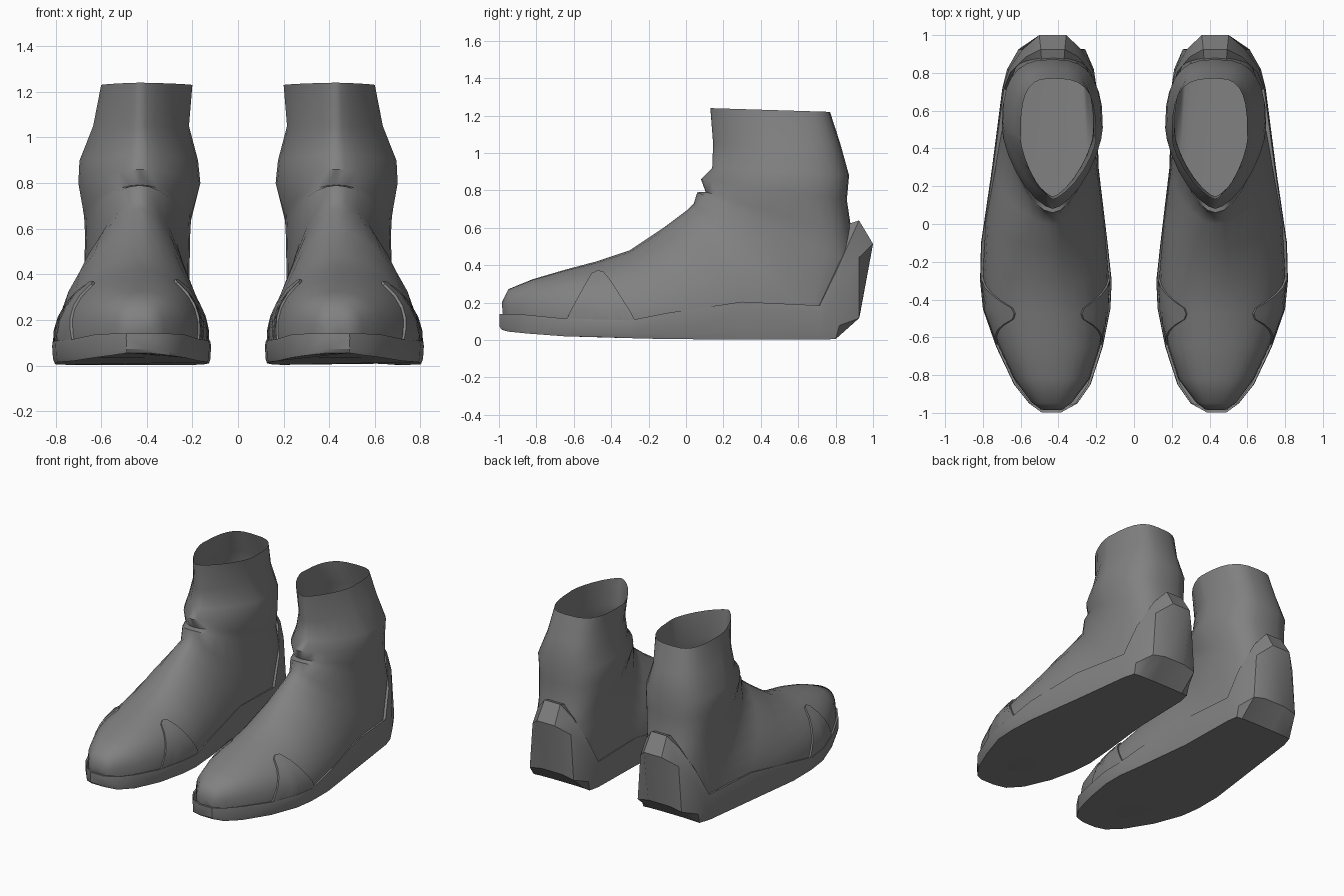
import bpy, bmesh, math

cube = bpy.data.objects.get("Cube")
if cube:
    bpy.data.objects.remove(cube, do_unlink=True)

grey = bpy.data.materials.new("dark grey")
grey.use_nodes = True
colour = (0.22, 0.22, 0.22, 1)
grey.diffuse_color = colour
grey.node_tree.nodes["Principled BSDF"].inputs["Base Color"].default_value = colour

RIDGE = 0.43   # x of the centre ridge of one boot
SIDES = 28


def add_part(name, rows, closed=False, cap=False, angle=35):
    """Skin a list of point rows, then mirror it to make the pair."""
    bm = bmesh.new()
    grid = [[bm.verts.new(p) for p in row] for row in rows]
    n = len(grid[0])
    for a, b in zip(grid, grid[1:]):
        for j in range(n if closed else n - 1):
            k = (j + 1) % n
            bm.faces.new((b[j], b[k], a[k], a[j]))
    if cap:
        bm.faces.new(grid[0])
    mesh = bpy.data.meshes.new(name)
    bm.to_mesh(mesh)
    bm.free()
    mesh.materials.append(grey)
    obj = bpy.data.objects.new(name, mesh)
    bpy.context.collection.objects.link(obj)
    bpy.ops.object.select_all(action='DESELECT')
    obj.select_set(True)
    bpy.context.view_layer.objects.active = obj
    bpy.ops.object.shade_smooth_by_angle(angle=math.radians(angle))
    mirror = obj.modifiers.new("pair", 'MIRROR')
    mirror.use_mirror_merge = False


def section(ring, angle, grow=1.0):
    """Point on a tilted section running from back/bottom to front/top."""
    fy, fz, by, bz, x_in, x_out, wide, e_top, e_low = ring
    c, s = math.cos(angle), math.sin(angle)
    e = e_top if s > 0 else e_low
    half = (x_out - RIDGE) if c > 0 else (RIDGE - x_in)
    x = RIDGE + math.copysign(abs(c) ** e, c) * half * grow
    reach = (1 - wide) if s > 0 else wide
    t = wide + math.copysign(abs(s) ** e, s) * reach * grow
    return (x, by + (fy - by) * t, bz + (fz - bz) * t)


# Upper: front y z, back y z, inner x, outer x, widest place, roundness
foot = [
    (-.985, .20, -.975, .09, .375, .495, .5, .8, .6),
    (-.95, .272, -.935, .065, .325, .545, .4, .8, .5),
    (-.82, .325, -.82, .05, .235, .635, .35, .85, .4),
    (-.65, .375, -.65, .035, .18, .715, .3, .9, .35),
    (-.48, .42, -.45, .03, .145, .78, .25, 1.05, .3),
    (-.30, .48, -.25, .025, .135, .80, .25, 1.15, .3),
    (-.12, .60, .05, .02, .16, .785, .25, 1.2, .3),
    (.0, .69, .4, .018, .195, .735, .3, 1.2, .3),
    (.042, .73, .78, .018, .215, .68, .35, 1.15, .4),
    (.06, .79, .92, .40, .21, .67, .42, 1.1, .7),
]
ankle = [
    (.105, .792, .89, .55, .205, .675, .45, 1.15, .75),
    (.08, .86, .86, .75, .165, .70, .45, 1.3, .75),
    (.14, .92, .872, .88, .175, .695, .45, 1.3, .75),
    (.145, 1.05, .825, 1.05, .215, .635, .5, 1.4, .7),
    (.13, 1.24, .77, 1.22, .20, .60, .5, 1.4, .65),
]
turns = [2 * math.pi * i / SIDES for i in range(SIDES)]
add_part("boot_upper", [[section(r, a) for a in turns] for r in foot + ankle],
         closed=True, cap=True, angle=55)

# Sole and heel counter: y, inner x, outer x, bottom z, top z, inward lean
stations = [
    (-.997, .385, .49, .055, .14, 0),
    (-.95, .30, .555, .045, .14, 0),
    (-.85, .23, .635, .035, .135, 0),
    (-.65, .165, .73, .02, .115, 0),
    (-.45, .125, .80, .015, .11, 0),
    (-.30, .118, .815, .01, .105, 0),
    (-.10, .14, .81, .005, .145, 0),
    (.30, .185, .755, .003, .205, .02),
    (.72, .195, .70, .003, .185, .03),
    (.82, .21, .675, .005, .37, .08),
    (.925, .255, .615, .008, .55, .22),
    (1.0, .345, .515, .01, .64, .25),
]
loop = [(xi, y, zb, zt, lean) for y, xi, xo, zb, zt, lean in stations]
loop += [(xo, y, zb, zt, lean) for y, xi, xo, zb, zt, lean in reversed(stations)]


def sole_row(height, inset, front, back, tuck=0):
    """One level of the sole wall; tuck draws the heel rim against the upper."""
    return [(RIDGE + (x - RIDGE) * inset * (1 - lean * height ** 2),
             max(front, min(y, back)) - tuck * max(y, 0) ** 8,
             zb + (zt - zb) * height)
            for x, y, zb, zt, lean in loop]


add_part("sole", [sole_row(0, .97, -.985, .80), sole_row(.2, .99, -.997, .93),
                  sole_row(.8, 1, -1, 1), sole_row(1, .99, -.997, 1, .075),
                  sole_row(.97, .92, -.97, 1, .13)], closed=True, cap=True, angle=30)


def foot_ring(k):
    """Section between two neighbouring foot sections."""
    i = int(k)
    return [a + (b - a) * (k - i) for a, b in zip(foot[i], foot[i + 1])]


# Pointed side flaps that rise from the sole over the forefoot
def flap(name, outer, tip, steps=12):
    rows = []
    for i in range(steps + 1):
        f = i / steps
        rise = min(1, 1.15 * (1 - abs(2 * f - 1)))
        top = -.15 + (tip + .15) * rise
        ring = foot_ring(3 + 2 * f)
        angles = [-.4 + (top + .4) * j / 6 for j in range(7)]
        spots = [(a, 1.035) for a in angles] + [(top, .99)]  # rim tucked under
        row = [section(ring, a if outer else math.pi - a, g) for a, g in spots]
        rows.append(row if outer else row[::-1])
    add_part(name, rows)


flap("outer_flap", True, .95)
flap("inner_flap", False, 1.0)
